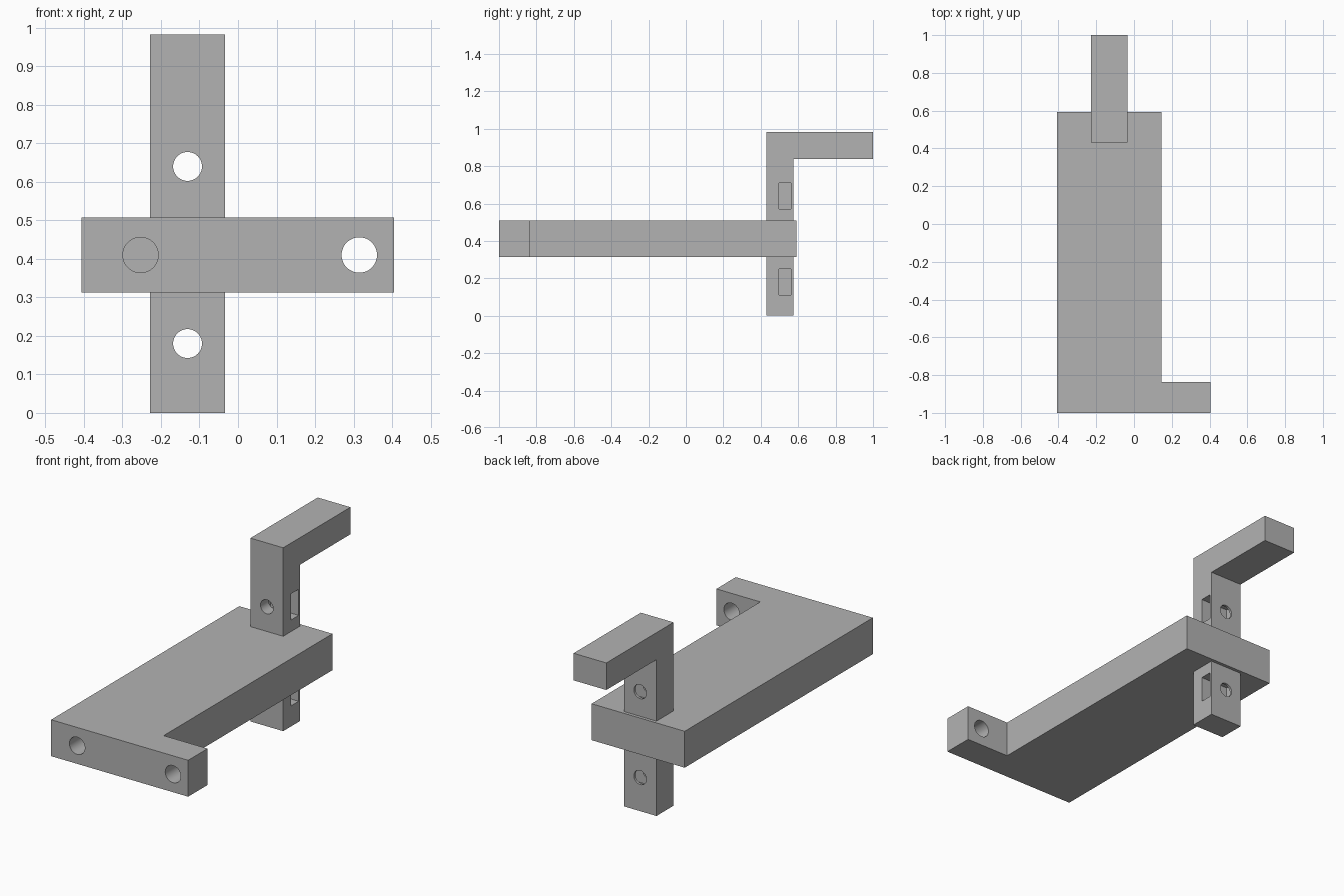
import bpy, bmesh, math
from mathutils import Matrix, Vector

if "Cube" in bpy.data.objects:
    bpy.data.objects.remove(bpy.data.objects["Cube"])

grey = bpy.data.materials.new("grey")
grey.diffuse_color = (0.45, 0.45, 0.45, 1)
grey.use_nodes = True
grey.node_tree.nodes["Principled BSDF"].inputs["Base Color"].default_value = grey.diffuse_color


def add_object(name, bm):
    bmesh.ops.recalc_face_normals(bm, faces=bm.faces)
    mesh = bpy.data.meshes.new(name)
    bm.to_mesh(mesh)
    bm.free()
    mesh.materials.append(grey)
    obj = bpy.data.objects.new(name, mesh)
    bpy.context.collection.objects.link(obj)
    return obj


def prism(name, outline, offset):
    """Extrude a flat outline along an offset."""
    bm = bmesh.new()
    face = bm.faces.new([bm.verts.new(p) for p in outline])
    ext = bmesh.ops.extrude_face_region(bm, geom=[face])
    verts = [v for v in ext["geom"] if isinstance(v, bmesh.types.BMVert)]
    bmesh.ops.translate(bm, verts=verts, vec=Vector(offset))
    return add_object(name, bm)


def hole(x, z, radius, y0, y1):
    """Cylinder cutter along y."""
    bm = bmesh.new()
    m = Matrix.Translation((x, (y0 + y1) / 2, z)) @ Matrix.Rotation(math.pi / 2, 4, 'X')
    bmesh.ops.create_cone(bm, cap_ends=True, segments=48, radius1=radius,
                          radius2=radius, depth=y1 - y0, matrix=m)
    return add_object("hole_cutter", bm)


def cut(obj, cutters):
    for c in cutters:
        mod = obj.modifiers.new("cut", 'BOOLEAN')
        mod.operation, mod.solver, mod.object = 'DIFFERENCE', 'EXACT', c
        bpy.ops.object.select_all(action='DESELECT')
        bpy.context.view_layer.objects.active = obj
        obj.select_set(True)
        bpy.ops.object.modifier_apply(modifier=mod.name)
        bpy.data.objects.remove(c)
    bpy.ops.object.shade_smooth_by_angle(angle=math.radians(30))


# Flat plate with a side tab: one through hole, one blind hole
Z0, Z1 = 0.313, 0.508
plate_xy = [(-0.407, -1), (0.405, -1), (0.405, -0.836), (0.145, -0.836),
            (0.145, 0.592), (-0.407, 0.592)]
plate = prism("plate", [(x, y, Z0) for x, y in plate_xy], (0, 0, Z1 - Z0))
cut(plate, [hole(0.315, 0.41, 0.046, -1.1, -0.75),
            hole(-0.253, 0.41, 0.046, -1.1, -0.836)])

# Upright post with a backward arm
X0, X1 = -0.228, -0.034
hook_yz = [(0.431, 0), (0.575, 0), (0.575, 0.837), (1, 0.837),
           (1, 0.982), (0.431, 0.982)]
hook = prism("hook", [(X0, y, z) for y, z in hook_yz], (X1 - X0, 0, 0))

# Bolt holes and side nut pockets, above and below the plate
cutters = []
for z in (0.18, 0.64):
    cutters.append(hole(-0.131, z, 0.0375, 0.35, 0.65))
    pocket = [(-0.2, y, z + dz) for y, dz in
              ((0.498, -0.07), (0.562, -0.07), (0.562, 0.07), (0.498, 0.07))]
    cutters.append(prism("pocket_cutter", pocket, (0.3, 0, 0)))
cut(hook, cutters)
